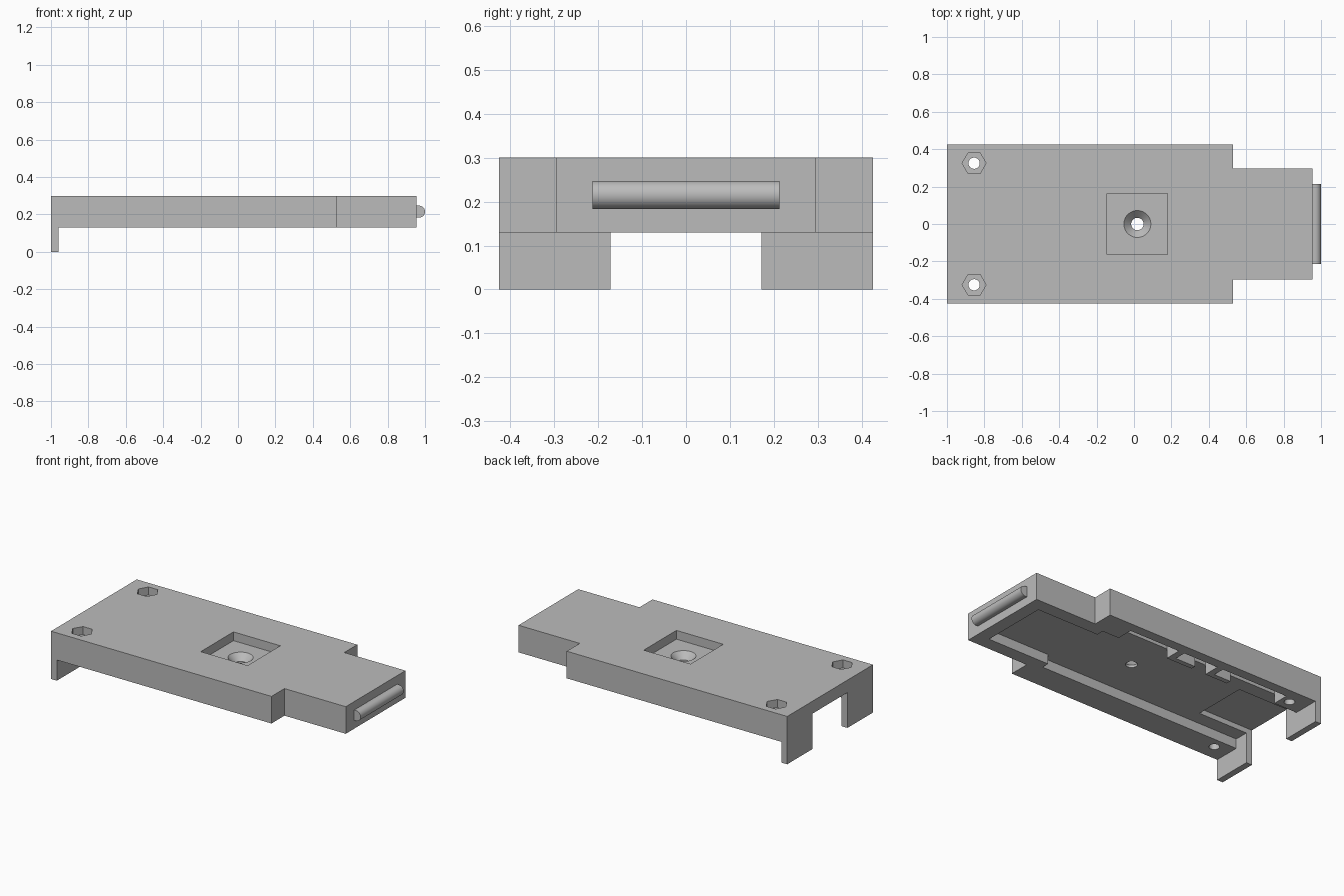
import bpy, bmesh, math
from mathutils import Matrix

cube = bpy.data.objects.get("Cube")
if cube:
    bpy.data.objects.remove(cube, do_unlink=True)

grey = bpy.data.materials.new("plain_grey")
grey.use_nodes = True
colour = (0.5, 0.5, 0.5, 1)
grey.diffuse_color = colour
grey.node_tree.nodes["Principled BSDF"].inputs["Base Color"].default_value = colour


def make(name, bm):
    bmesh.ops.recalc_face_normals(bm, faces=bm.faces)
    mesh = bpy.data.meshes.new(name)
    bm.to_mesh(mesh)
    bm.free()
    mesh.materials.append(grey)
    ob = bpy.data.objects.new(name, mesh)
    bpy.context.collection.objects.link(ob)
    return ob


def prism(name, outline, z0, z1):
    bm = bmesh.new()
    face = bm.faces.new([bm.verts.new((x, y, z0)) for x, y in outline])
    top = bmesh.ops.extrude_face_region(bm, geom=[face])["geom"]
    verts = [g for g in top if isinstance(g, bmesh.types.BMVert)]
    bmesh.ops.translate(bm, verts=verts, vec=(0, 0, z1 - z0))
    return make(name, bm)


def box(name, x0, x1, y0, y1, z0, z1):
    return prism(name, [(x0, y0), (x1, y0), (x1, y1), (x0, y1)], z0, z1)


def cone(name, x, y, z0, z1, r0, r1, sides=48):
    bm = bmesh.new()
    bmesh.ops.create_cone(bm, cap_ends=True, segments=sides, radius1=r0, radius2=r1,
                          depth=z1 - z0, matrix=Matrix.Translation((x, y, (z0 + z1) / 2)))
    return make(name, bm)


def cut(target, cutter):
    mod = target.modifiers.new("cut", "BOOLEAN")
    mod.operation, mod.solver, mod.object = "DIFFERENCE", "EXACT", cutter
    deps = bpy.context.evaluated_depsgraph_get()
    mesh = bpy.data.meshes.new_from_object(target.evaluated_get(deps))
    target.modifiers.clear()
    target.data = mesh
    bpy.data.objects.remove(cutter, do_unlink=True)


def smooth(ob):
    bpy.ops.object.select_all(action="DESELECT")
    ob.select_set(True)
    bpy.context.view_layer.objects.active = ob
    bpy.ops.object.shade_smooth_by_angle(angle=math.radians(30))


# Stepped plate, full height so the end legs are part of it
half = [(-1, -0.425), (0.53, -0.425), (0.53, -0.296), (0.955, -0.296)]
case = prism("case_lid", half + [(x, -y) for x, y in reversed(half)], 0, 0.3)

RIM, CEILING, DEEP = 0.13, 0.19, 0.222
# Space below the rim, leaving the legs, then the gap between them
cut(case, box("under", -0.96, 2, -1, 1, -1, RIM))
cut(case, box("leg_gap", -2, -0.62, -0.172, 0.172, -1, DEEP))

# Underside pocket: wide in the body, narrow in the tongue
pocket = [(-0.96, -0.26), (0.445, -0.26), (0.445, -0.213), (0.873, -0.213)]
cut(case, prism("pocket", pocket + [(x, -y) for x, y in reversed(pocket)], 0.05, CEILING))

# Side notches with two small retaining tabs left between them
for x0, x1, y0 in [(-0.02, 0.33, 0.26), (-0.25, -0.06, 0.29), (-0.3, -0.2, 0.26),
                   (-0.5, -0.34, 0.29), (-0.8, -0.455, 0.26)]:
    cut(case, box("notch", x0, x1, y0, 0.364, 0.05, DEEP))

# Square top recess with a countersunk screw hole
FLOOR = 0.245
cut(case, box("recess", -0.145, 0.18, -0.162, 0.162, FLOOR, 1))
cut(case, cone("countersink", 0.018, 0, 0.205, FLOOR + 0.001, 0.033, 0.073))
cut(case, cone("screw_hole", 0.018, 0, 0.05, 0.3, 0.033, 0.033))

# Hexagonal nut seats with bolt holes
for y in (-0.325, 0.325):
    seat = [(-0.855 + 0.064 * math.cos(i * math.pi / 3),
             y + 0.064 * math.sin(i * math.pi / 3)) for i in range(6)]
    cut(case, prism("nut_seat", seat, 0.25, 1))
    cut(case, cone("bolt_hole", -0.855, y, 0.05, 0.5, 0.03, 0.03, 32))
smooth(case)

# Rounded snap ridge on the tongue end
R, CX, CZ = 0.032, 0.968, 0.215
bm = bmesh.new()
arc = [(CX + R * math.cos(a), CZ + R * math.sin(a))
       for a in [math.pi * (i / 24 - 0.5) for i in range(25)]]
profile = [(0.95, CZ - R)] + arc + [(0.95, CZ + R)]
face = bm.faces.new([bm.verts.new((x, -0.213, z)) for x, z in profile])
ends = bmesh.ops.extrude_face_region(bm, geom=[face])["geom"]
bmesh.ops.translate(bm, verts=[g for g in ends if isinstance(g, bmesh.types.BMVert)],
                    vec=(0, 0.426, 0))
smooth(make("snap_ridge", bm))
